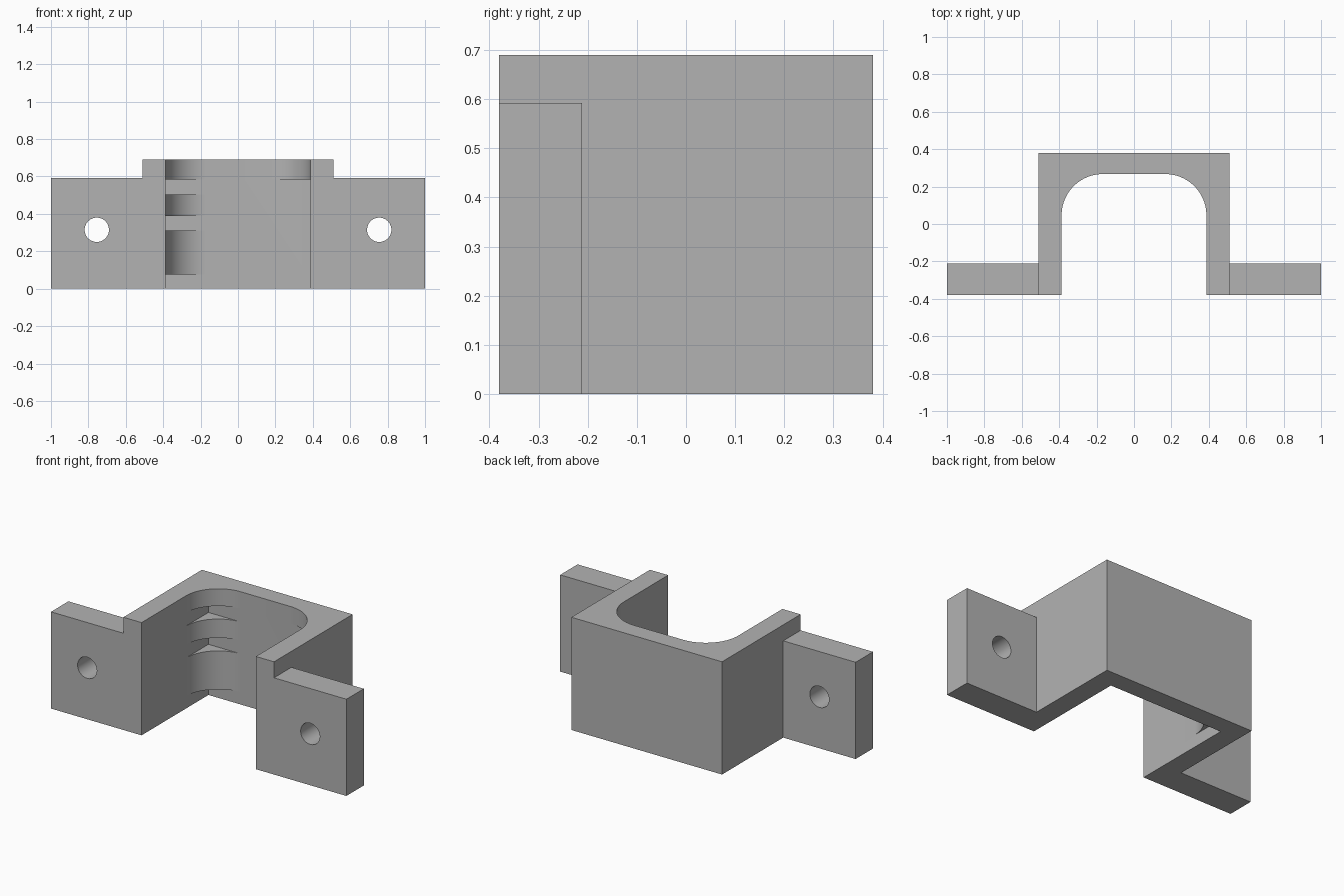
import bpy, bmesh
from math import sin, cos, pi, radians

if "Cube" in bpy.data.objects:
    bpy.data.objects.remove(bpy.data.objects["Cube"], do_unlink=True)

DEPTH, TOP, TAB_TOP = 0.38, 0.69, 0.592
OUTER, INNER, BACK = 0.51, 0.387, 0.267
RADIUS, BITE = 0.22, 0.03

grey = bpy.data.materials.new("plain_grey")
grey.use_nodes = True
grey.diffuse_color = (0.45, 0.45, 0.45, 1)
grey.node_tree.nodes["Principled BSDF"].inputs["Base Color"].default_value = (0.45, 0.45, 0.45, 1)


def prism(name, outline, z0, z1):
    """Extrude an outline in the xy plane from z0 to z1."""
    bm = bmesh.new()
    face = bm.faces.new([bm.verts.new((x, y, z0)) for x, y in outline])
    grown = bmesh.ops.extrude_face_region(bm, geom=[face])["geom"]
    bmesh.ops.translate(bm, vec=(0, 0, z1 - z0),
                        verts=[v for v in grown if isinstance(v, bmesh.types.BMVert)])
    bmesh.ops.recalc_face_normals(bm, faces=bm.faces[:])
    mesh = bpy.data.meshes.new(name)
    bm.to_mesh(mesh)
    bm.free()
    mesh.materials.append(grey)
    obj = bpy.data.objects.new(name, mesh)
    bpy.context.collection.objects.link(obj)
    return obj


def combine(body, part, operation):
    """Apply a boolean to the body and discard the operand."""
    mod = body.modifiers.new(part.name, "BOOLEAN")
    mod.operation, mod.solver, mod.object = operation, "EXACT", part
    bpy.context.view_layer.objects.active = body
    bpy.ops.object.modifier_apply(modifier=mod.name)
    bpy.data.objects.remove(part, do_unlink=True)


# U-shaped wall
bracket = prism("bracket", [
    (-OUTER, -DEPTH), (-INNER, -DEPTH), (-INNER, BACK), (INNER, BACK),
    (INNER, -DEPTH), (OUTER, -DEPTH), (OUTER, DEPTH), (-OUTER, DEPTH)], 0, TOP)

# Mounting tabs with screw holes
for side in (-1, 1):
    x0, x1 = side * (OUTER - BITE), side
    tab = prism("mounting_tab", [(x0, -DEPTH), (x1, -DEPTH), (x1, -0.212), (x0, -0.212)], 0, TAB_TOP)
    combine(bracket, tab, "UNION")
    bpy.ops.mesh.primitive_cylinder_add(vertices=48, radius=0.065, depth=0.5,
                                        location=(side * 0.755, -0.3, 0.315),
                                        rotation=(pi / 2, 0, 0))
    hole = bpy.context.object
    hole.name = "screw_hole"
    hole.data.materials.append(grey)
    combine(bracket, hole, "DIFFERENCE")


# Concave corner fillets, in separate bands up the height
def fillet(side, z0, z1):
    steps = 24
    arc = [(side * (INNER - RADIUS + RADIUS * cos(a)), BACK - RADIUS + RADIUS * sin(a))
           for a in (pi / 2 * i / steps for i in range(steps + 1))]
    x, y = side * (INNER + BITE), BACK + BITE
    outline = [(x, arc[0][1])] + arc + [(arc[-1][0], y), (x, y)]
    combine(bracket, prism("corner_fillet", outline, z0, z1), "UNION")


for z0, z1 in ((0.075, 0.31), (0.39, 0.505), (0.585, TOP)):
    fillet(-1, z0, z1)
fillet(1, 0.585, TOP)

bpy.ops.object.select_all(action="DESELECT")
bracket.select_set(True)
bpy.context.view_layer.objects.active = bracket
bpy.ops.object.shade_smooth_by_angle(angle=radians(25))
